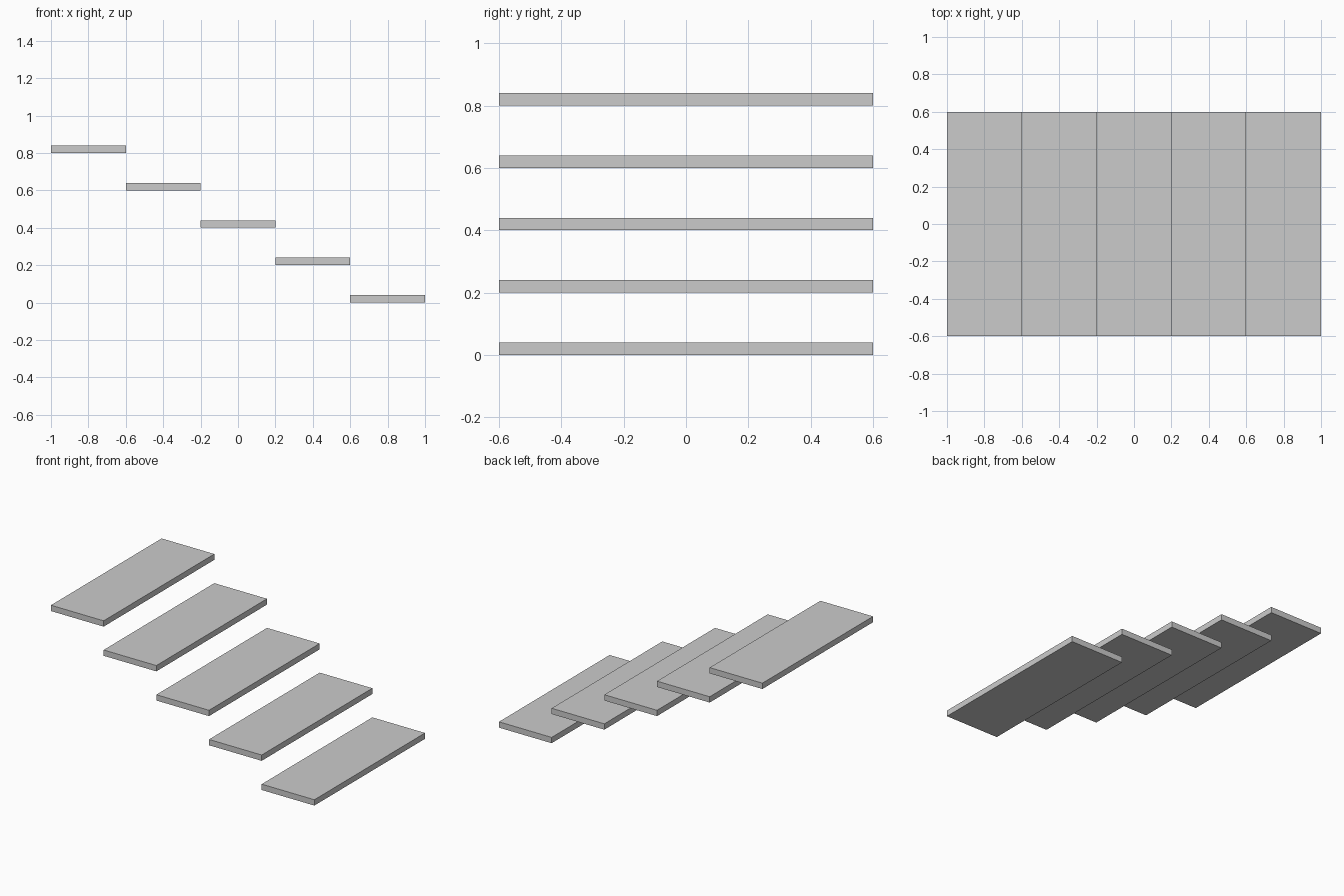
import bpy

# Remove the default object
default_cube = bpy.data.objects.get("Cube")
if default_cube:
    bpy.data.objects.remove(default_cube, do_unlink=True)

STEPS = 5
RUN, DEPTH, THICKNESS, RISE = 0.4, 1.2, 0.04, 0.2

# Plain grey finish
grey = bpy.data.materials.new("light_grey")
grey.use_nodes = True
colour = (0.6, 0.6, 0.6, 1)
grey.diffuse_color = colour
grey.node_tree.nodes["Principled BSDF"].inputs["Base Color"].default_value = colour

# Floating treads, climbing from left (+x) to right (-x)
for i in range(STEPS):
    x = ((STEPS - 1) / 2 - i) * RUN
    z = i * RISE + THICKNESS / 2
    bpy.ops.mesh.primitive_cube_add(size=1, location=(x, 0, z))
    tread = bpy.context.object
    tread.name = f"stair_tread_{i + 1}"
    tread.scale = (RUN, DEPTH, THICKNESS)
    bpy.ops.object.transform_apply(location=False, rotation=False, scale=True)
    tread.data.materials.append(grey)
